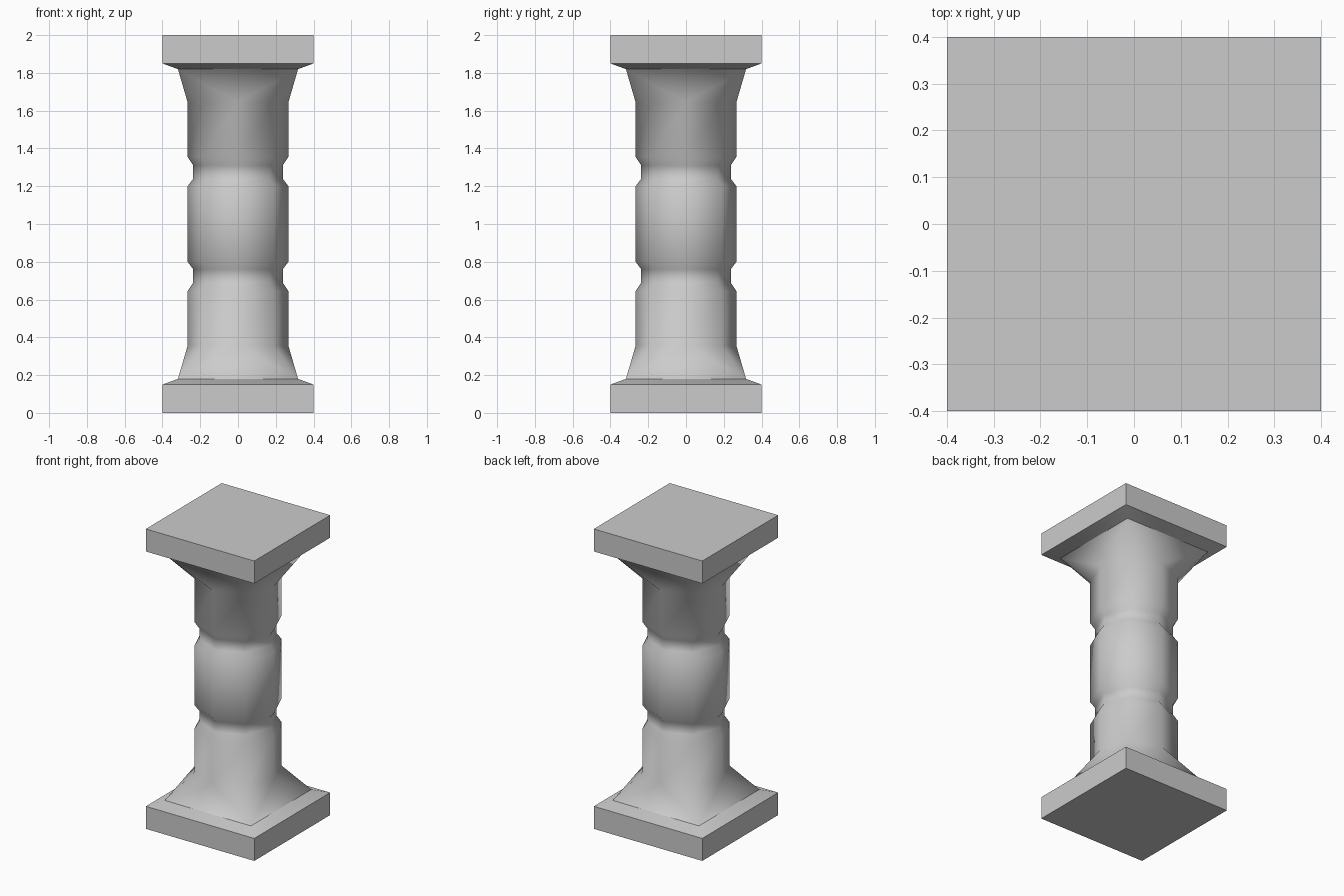
import bpy, bmesh, math

if "Cube" in bpy.data.objects:
    bpy.data.objects.remove(bpy.data.objects["Cube"])

# Lower half of the outline as (sides, size, height); size is the half width on the axes
HALF = [(4, 0.40, 0.0), (4, 0.40, 0.15), (4, 0.318, 0.18),
        (8, 0.267, 0.355), (8, 0.267, 0.645), (8, 0.237, 0.69),
        (8, 0.237, 0.76), (8, 0.267, 0.80)]
PROFILE = HALF + [(n, r, 2.0 - z) for n, r, z in reversed(HALF)]


def ring(bm, n, r, z):
    """Square ring with corners on the diagonals, or octagon with corners on the axes."""
    start, rad = (math.pi / 4, r * math.sqrt(2)) if n == 4 else (0, r)
    angles = [start + 2 * math.pi * i / n for i in range(n)]
    return [bm.verts.new((rad * math.cos(a), rad * math.sin(a), z)) for a in angles]


def bridge(bm, a, b):
    """Join two rings; a square meets an octagon through a fan of triangles."""
    if len(a) == len(b):
        n = len(a)
        for i in range(n):
            bm.faces.new((a[i], a[(i + 1) % n], b[(i + 1) % n], b[i]))
        return
    sq, octo = (a, b) if len(a) == 4 else (b, a)
    for k in range(4):
        o = [octo[(2 * k + j) % 8] for j in range(3)]
        bm.faces.new((sq[k], o[1], o[0]))
        bm.faces.new((sq[k], o[2], o[1]))
        bm.faces.new((sq[k], sq[(k + 1) % 4], o[2]))


# Column: square plinth, flared octagonal shaft with two grooves, square capital
bm = bmesh.new()
rings = [ring(bm, *p) for p in PROFILE]
for lower, upper in zip(rings, rings[1:]):
    bridge(bm, lower, upper)
bm.faces.new(rings[0])
bm.faces.new(rings[-1])
bmesh.ops.recalc_face_normals(bm, faces=bm.faces[:])

mesh = bpy.data.meshes.new("column")
bm.to_mesh(mesh)
bm.free()
column = bpy.data.objects.new("column", mesh)
bpy.context.collection.objects.link(column)

# Smooth shaft, crisp plinth and capital edges
bpy.context.view_layer.objects.active = column
column.select_set(True)
bpy.ops.object.shade_smooth_by_angle(angle=math.radians(48))
